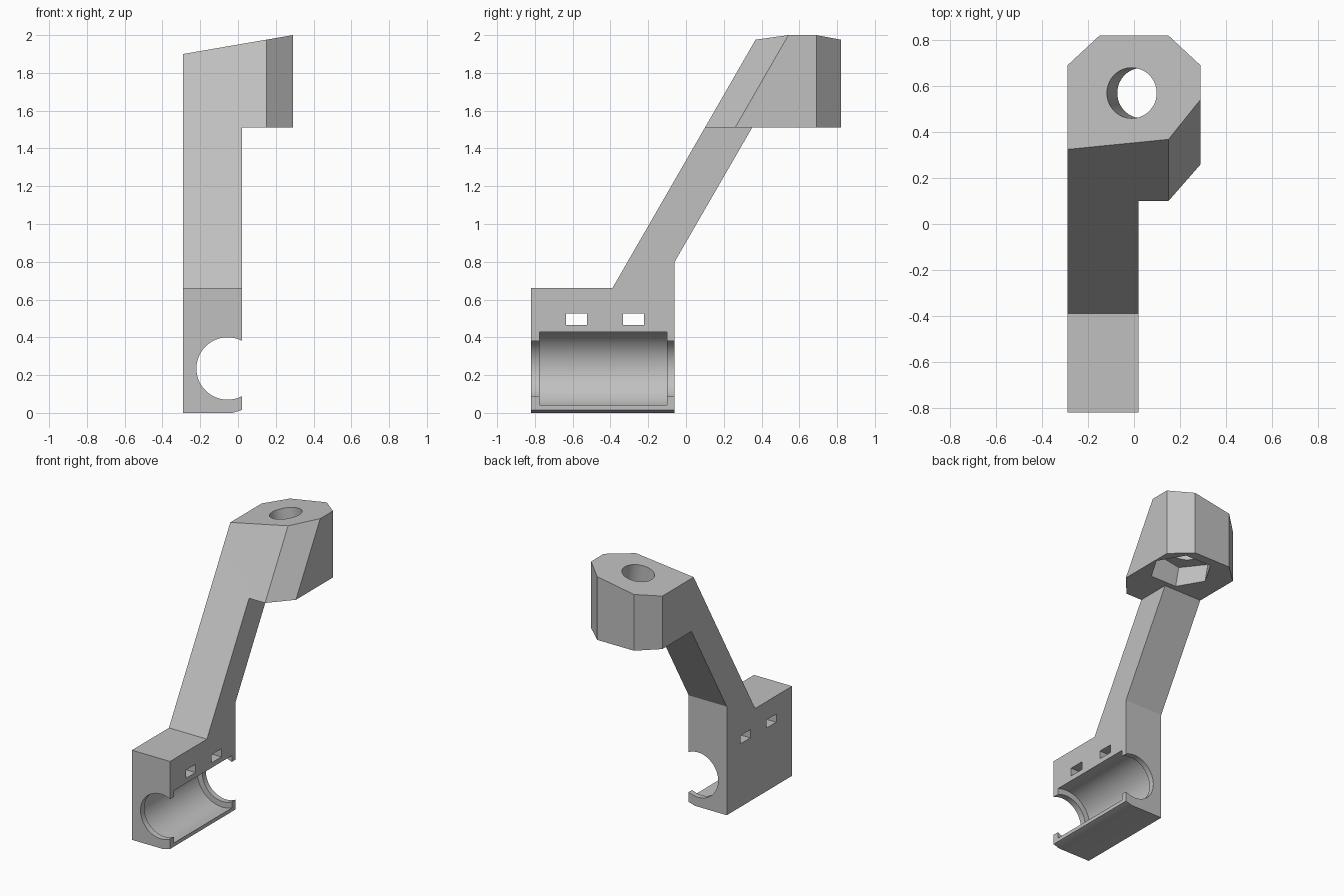
import bpy, bmesh, math
from mathutils import Vector

if "Cube" in bpy.data.objects:
    bpy.data.objects.remove(bpy.data.objects["Cube"], do_unlink=True)

grey = bpy.data.materials.new("plain grey")
grey.use_nodes = True
colour = (0.53, 0.53, 0.53, 1)
grey.diffuse_color = colour
grey.node_tree.nodes["Principled BSDF"].inputs["Base Color"].default_value = colour


def finish(name, bm):
    bmesh.ops.recalc_face_normals(bm, faces=bm.faces)
    mesh = bpy.data.meshes.new(name)
    bm.to_mesh(mesh)
    bm.free()
    mesh.materials.append(grey)
    ob = bpy.data.objects.new(name, mesh)
    bpy.context.collection.objects.link(ob)
    return ob


def loft(name, start, end):
    """Solid between two matching outlines."""
    bm = bmesh.new()
    a = [bm.verts.new(p) for p in start]
    b = [bm.verts.new(p) for p in end]
    bm.faces.new(a)
    bm.faces.new(b)
    for i in range(len(a)):
        j = (i + 1) % len(a)
        bm.faces.new((a[i], a[j], b[j], b[i]))
    return finish(name, bm)


def rod(name, centre, axis, radius, length, sides, turn=0):
    """Round or many-sided rod centred on a point."""
    bm = bmesh.new()
    bmesh.ops.create_cone(bm, cap_ends=True, segments=sides, radius1=radius,
                          radius2=radius, depth=length)
    ob = finish(name, bm)
    spin = Vector((0, 0, 1)).rotation_difference(Vector(axis)).to_matrix().to_4x4()
    ob.data.transform(spin @ spin.Rotation(turn, 4, 'Z'))
    ob.data.transform(spin.Translation(Vector(centre)))
    return ob


def combine(target, tool, operation):
    mod = target.modifiers.new(operation, 'BOOLEAN')
    mod.object, mod.operation, mod.solver = tool, operation, 'EXACT'
    bpy.context.view_layer.objects.active = target
    bpy.ops.object.modifier_apply(modifier=mod.name)
    bpy.data.objects.remove(tool, do_unlink=True)


LEFT, RIGHT, HALF = -0.29, 0.02, 0.29
UNDER = 1.51          # underside of the head
LEAN = 0.576          # forward run of the arm per unit of height
TILT = 0.172          # sideways slope of the head top

# Clamp block and slanted arm, one side profile
profile = [(-0.82, 0), (-0.06, 0), (-0.06, 0.80), (0.35, UNDER),
           (0.10, UNDER), (-0.39, 0.66), (-0.82, 0.66)]
bracket = loft("bracket", [(LEFT, y, z) for y, z in profile],
               [(RIGHT, y, z) for y, z in profile])

# Head with chamfered corners, leaning front and tilted top
plan = [(LEFT, 0.10), (0.15, 0.10), (HALF, 0.26), (HALF, 0.69),
        (0.15, 0.82), (-0.15, 0.82), (LEFT, 0.69)]
top = []
for x, y in plan:
    z = 1.95 + TILT * x
    top.append((x, y + (LEAN * (z - UNDER) if y < 0.5 else 0), z))
head = loft("head", [(x, y, UNDER) for x, y in plan], top)

# Bolt hole and six-sided nut pocket, square to the tilted top
axis = Vector((-TILT, 0, 1)).normalized()
mouth = Vector((-0.01, 0.57, 1.95))
combine(head, rod("bolt_hole", mouth, axis, 0.11, 1.2, 64), 'DIFFERENCE')
combine(head, rod("nut_pocket", mouth - axis * 0.47, axis, 0.21, 0.40, 6,
                  math.pi / 2), 'DIFFERENCE')
combine(bracket, head, 'UNION')

# Round clamp opening with a wider recess between the end lips
along = Vector((0, 1, 0))
combine(bracket, rod("clamp_bore", (-0.055, -0.44, 0.235), along, 0.165, 1, 96), 'DIFFERENCE')
combine(bracket, rod("clamp_recess", (-0.055, -0.438, 0.235), along, 0.207, 0.675, 96), 'DIFFERENCE')

# Two strap slots through the block
for y in (-0.58, -0.278):
    bm = bmesh.new()
    bmesh.ops.create_cube(bm, size=1)
    bmesh.ops.scale(bm, vec=(1, 0.112, 0.06), verts=bm.verts)
    bmesh.ops.translate(bm, vec=(-0.13, y, 0.495), verts=bm.verts)
    combine(bracket, finish("strap_slot", bm), 'DIFFERENCE')

# Small bevel under the open edge
wedge = [(-0.03, 0), (0.05, 0.024), (0.05, -0.05), (-0.03, -0.05)]
combine(bracket, loft("edge_cut", [(x, -1, z) for x, z in wedge],
                      [(x, 0.2, z) for x, z in wedge]), 'DIFFERENCE')

bpy.ops.object.select_all(action='DESELECT')
bracket.select_set(True)
bpy.context.view_layer.objects.active = bracket
bpy.ops.object.shade_smooth_by_angle(angle=math.radians(25))
